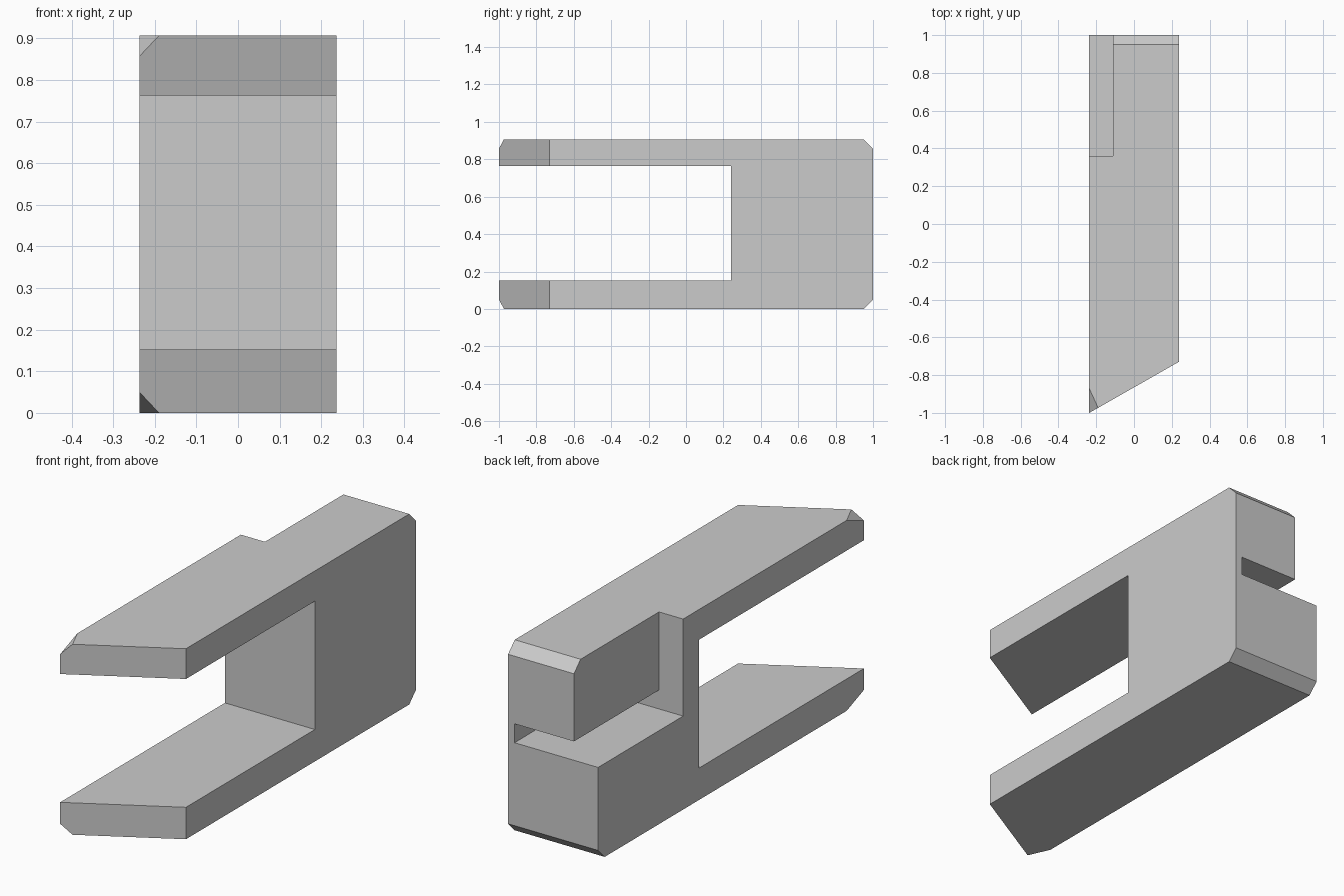
import bpy
import bmesh
from mathutils import Vector

if "Cube" in bpy.data.objects:
    bpy.data.objects.remove(bpy.data.objects["Cube"], do_unlink=True)

HALF, TOP = 0.237, 0.907      # half width, total height
TIP, HEEL = -1.0, -0.73       # front ends of the slanted arms
CH = 0.05                     # chamfer size

grey = bpy.data.materials.new("plain grey")
grey.use_nodes = True
colour = (0.6, 0.6, 0.6, 1)
grey.diffuse_color = colour
grey.node_tree.nodes["Principled BSDF"].inputs["Base Color"].default_value = colour


def prism(bm, points, offset):
    """Extrude a closed outline along offset; return the far vertices."""
    face = bm.faces.new([bm.verts.new(p) for p in points])
    out = bmesh.ops.extrude_face_region(bm, geom=[face], use_keep_orig=True)
    far = [v for v in out["geom"] if isinstance(v, bmesh.types.BMVert)]
    bmesh.ops.translate(bm, verts=far, vec=offset)
    bmesh.ops.recalc_face_normals(bm, faces=bm.faces)
    return far


def finish(bm, name):
    bmesh.ops.recalc_face_normals(bm, faces=bm.faces)
    mesh = bpy.data.meshes.new(name)
    bm.to_mesh(mesh)
    bm.free()
    mesh.materials.append(grey)
    obj = bpy.data.objects.new(name, mesh)
    bpy.context.collection.objects.link(obj)
    return obj


# Forked body: side outline with chamfered back edges
outline = [(TIP, 0), (1 - CH, 0), (1, CH), (1, TOP - CH), (1 - CH, TOP),
           (TIP, TOP), (TIP, 0.763), (0.24, 0.763), (0.24, 0.152), (TIP, 0.152)]
bm = bmesh.new()
far = prism(bm, [(-HALF, y, z) for y, z in outline], (2 * HALF, 0, 0))

# Slanted arm ends
for v in far:
    if v.co.y < HEEL:
        v.co.y = HEEL

# Clipped outer corners at the arm tips
for z, inward in ((TOP, -CH), (0, CH)):
    a = Vector((-HALF, -0.87, z))
    b = Vector((-HALF, TIP, z + inward))
    c = Vector((-0.19, -0.973, z))
    normal = (b - a).cross(c - a).normalized()
    if normal.dot(Vector((-HALF, TIP, z)) - a) < 0:
        normal.negate()
    cut = bmesh.ops.bisect_plane(bm, geom=bm.verts[:] + bm.edges[:] + bm.faces[:],
                                 plane_co=a, plane_no=normal, clear_outer=True)
    rim = [e for e in cut["geom_cut"] if isinstance(e, bmesh.types.BMEdge)]
    bmesh.ops.edgeloop_fill(bm, edges=rim)
body = finish(bm, "forked_body")

# Rear side notch with a slot running in beneath the overhang
notch = [(-0.4, 0.445), (0.203, 0.445), (0.203, 0.535),
         (-0.11, 0.535), (-0.11, 1.1), (-0.4, 1.1)]
bm = bmesh.new()
prism(bm, [(x, 0.36, z) for x, z in notch], (0, 1, 0))
cutter = finish(bm, "notch_cutter")
cutter.hide_render = True

mod = body.modifiers.new("notch", 'BOOLEAN')
mod.operation = 'DIFFERENCE'
mod.solver = 'EXACT'
mod.object = cutter
bpy.context.view_layer.objects.active = body
body.select_set(True)
bpy.ops.object.modifier_apply(modifier=mod.name)
bpy.data.objects.remove(cutter, do_unlink=True)
